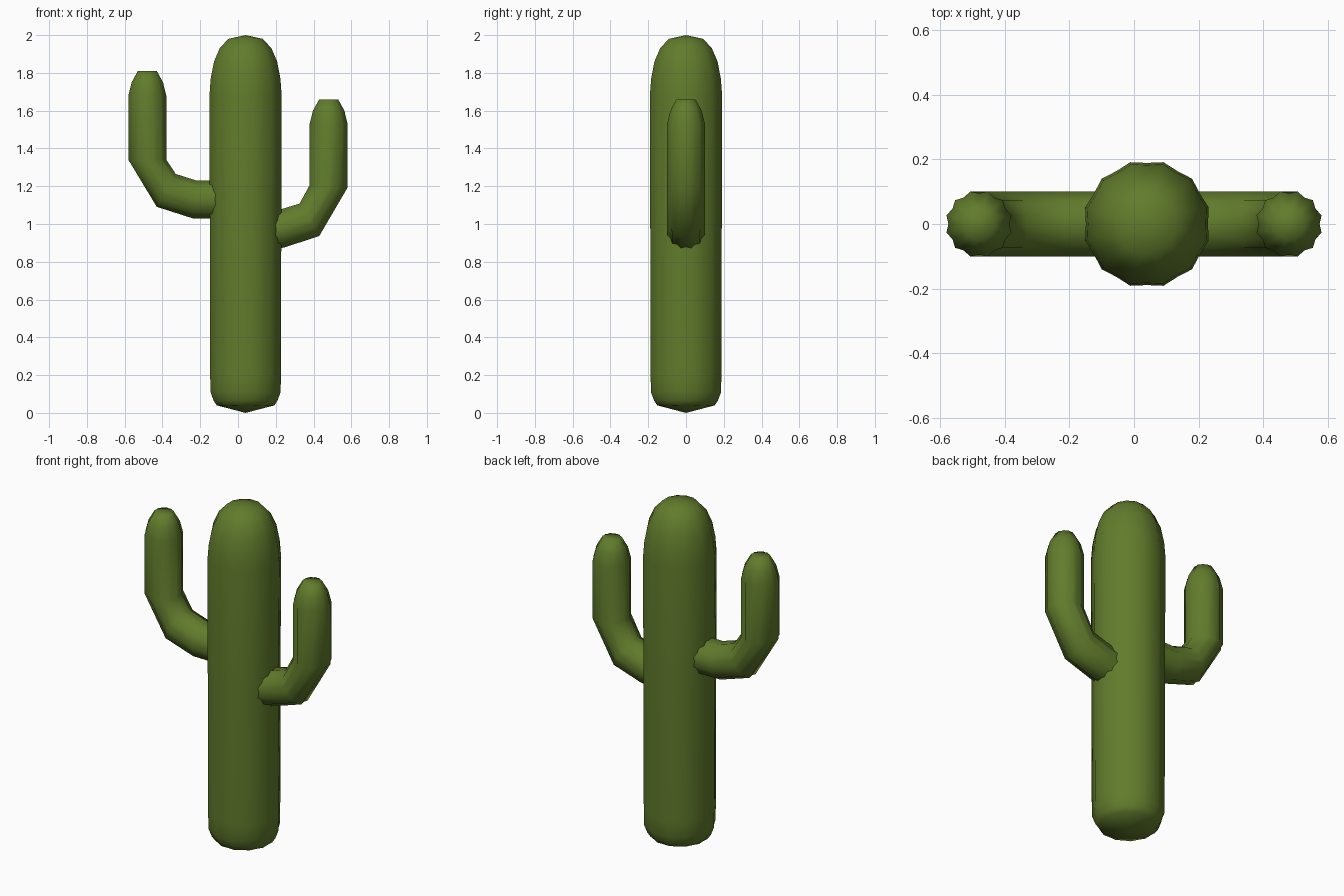
import bpy, bmesh
from math import sin, cos, radians, pi

if "Cube" in bpy.data.objects:
    bpy.data.objects.remove(bpy.data.objects["Cube"])

green = bpy.data.materials.new("cactus_green")
green.diffuse_color = (0.12, 0.20, 0.025, 1)
green.use_nodes = True
green.node_tree.nodes["Principled BSDF"].inputs["Base Color"].default_value = green.diffuse_color
RIBS = 12


def ribbed_tube(name, rings, valley, start=None, end=None):
    """Loft ribbed rings (x, z, radius, axis angle from +x towards +z)."""
    bm = bmesh.new()
    loops = []
    for x, z, r, a in rings:
        a = radians(a)
        loop = []
        for i in range(RIBS * 2):
            t = pi / RIBS * (i + 1)
            rr = r * (1 if i % 2 == 0 else valley)
            u, v = rr * cos(t), rr * sin(t)
            loop.append(bm.verts.new((x + u * sin(a), v, z - u * cos(a))))
        loops.append(loop)
    n = RIBS * 2
    for lo, hi in zip(loops, loops[1:]):
        for i in range(n):
            j = (i + 1) % n
            bm.faces.new((lo[i], lo[j], hi[j], hi[i]))
    # close the ends with a fan to a tip, or a flat cap
    for loop, tip in ((loops[0], start), (loops[-1], end)):
        if tip:
            c = bm.verts.new((tip[0], 0, tip[1]))
            for i in range(n):
                bm.faces.new((loop[i], loop[(i + 1) % n], c))
        else:
            bm.faces.new(loop)
    bmesh.ops.recalc_face_normals(bm, faces=bm.faces[:])
    me = bpy.data.meshes.new(name)
    bm.to_mesh(me)
    bm.free()
    ob = bpy.data.objects.new(name, me)
    bpy.context.collection.objects.link(ob)
    me.materials.append(green)
    bpy.ops.object.select_all(action='DESELECT')
    ob.select_set(True)
    bpy.context.view_layer.objects.active = ob
    bpy.ops.object.shade_smooth_by_angle(angle=radians(65))
    return ob


# trunk: straight ribbed column with rounded ends
profile = [(0.04, 0.158), (0.065, 0.175), (0.11, 0.192), (0.20, 0.194),
           (1.00, 0.196), (1.68, 0.198), (1.77, 0.191), (1.86, 0.173),
           (1.93, 0.142), (1.98, 0.095)]
ribbed_tube("trunk", [(0.04, z, r, 90) for z, r in profile], 0.955,
            (0.04, 0.0), (0.04, 2.0))


def arm(name, side, path, top):
    rings = [(x, z, 0.104, a) for x, z, a in path]
    x = path[-1][0]
    # tapered, flat-topped tip
    rings += [(x, top - 0.13, 0.104, 90), (x, top - 0.06, 0.086, 90),
              (x, top, 0.052, 90)]
    rings = [(side * x, z, r, a if side > 0 else 180 - a)
             for x, z, r, a in rings]
    ribbed_tube(name, rings, 0.91)


# arms bending out and up from the trunk
arm("left_arm", -1, [(0.08, 1.13, 0), (0.23, 1.13, 6),
                     (0.38, 1.178, 30), (0.48, 1.34, 90)], 1.81)
arm("right_arm", 1, [(0.08, 0.95, 6), (0.23, 0.975, 8),
                     (0.378, 1.022, 31), (0.48, 1.20, 86)], 1.66)
